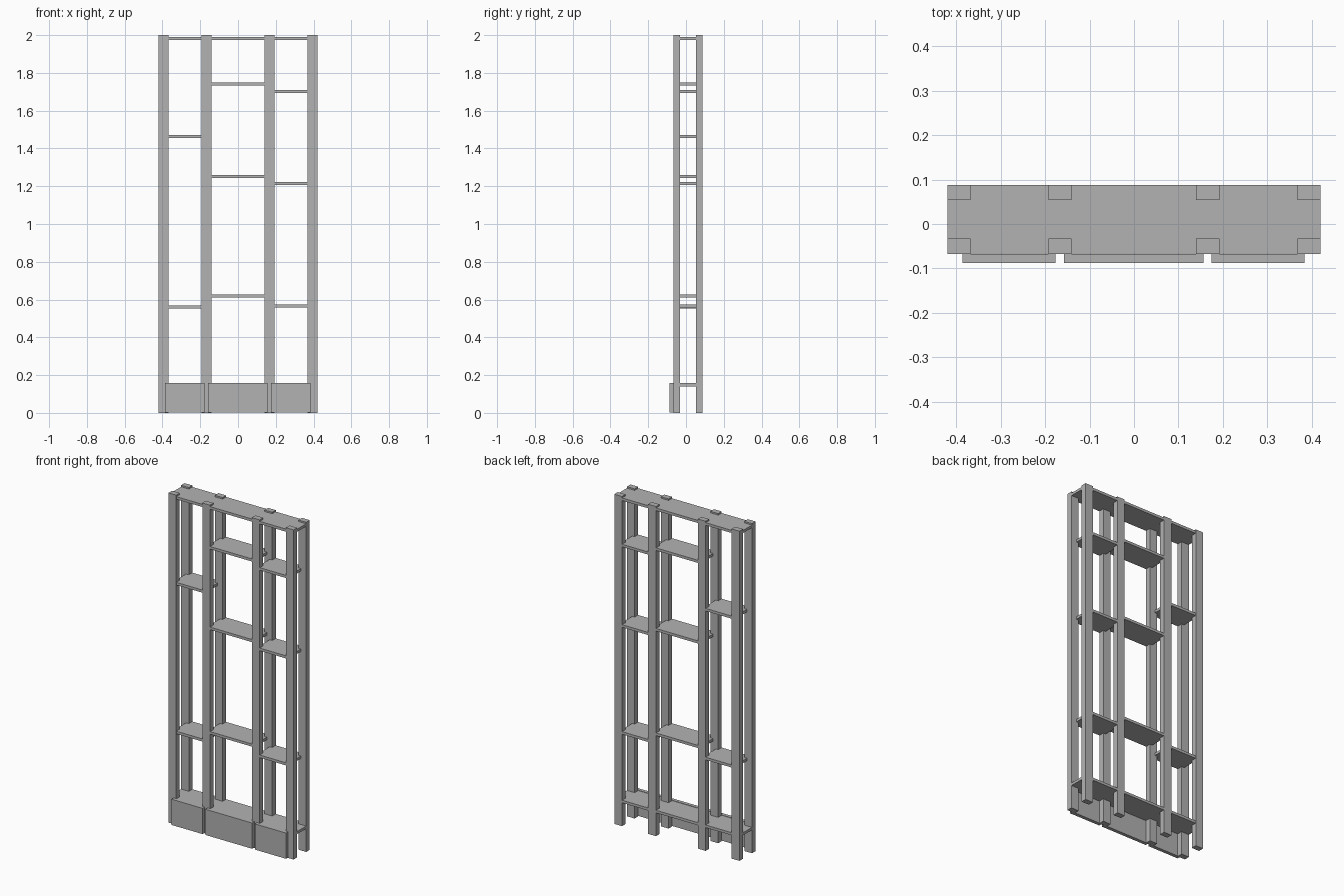
import bpy

cube = bpy.data.objects.get("Cube")
if cube:
    bpy.data.objects.remove(cube, do_unlink=True)

grey = bpy.data.materials.new("plain grey")
grey.use_nodes = True
grey.diffuse_color = (0.448, 0.448, 0.448, 1)
grey.node_tree.nodes["Principled BSDF"].inputs["Base Color"].default_value = grey.diffuse_color


def box(name, x, y, z):
    """Flat-sided block spanning the given (low, high) ranges."""
    bpy.ops.mesh.primitive_cube_add(size=1, location=[sum(r) / 2 for r in (x, y, z)])
    obj = bpy.context.object
    obj.name = name
    obj.scale = [r[1] - r[0] for r in (x, y, z)]
    bpy.ops.object.transform_apply(location=False, rotation=False, scale=True)
    obj.data.materials.append(grey)
    return obj


FRONT, BACK = -0.067, 0.088
POST_W, POST_D = 0.052, 0.034
SIDE = 0.42
THICK = 0.016
INSET = 0.0006  # keeps boards just behind the post faces
depth = (FRONT + INSET, BACK - INSET)

# Front and back rows of upright posts
for row, y in (("front", FRONT), ("back", BACK - POST_D)):
    for i, x in enumerate((-0.394, -0.167, 0.166, 0.394)):
        box(f"{row}_post_{i + 1}", (x - POST_W / 2, x + POST_W / 2), (y, y + POST_D), (0, 2))

# Full-width boards
for name, top in (("top_board", 1.991), ("base_board", 0.157)):
    box(name, (-SIDE + INSET, SIDE - INSET), depth, (top - THICK, top))

# Each bay has staggered shelves and a plinth panel of the same width
bays = {
    "right": ((-0.386, -0.177), (0.568, 1.471)),
    "middle": ((-0.158, 0.156), (0.626, 1.26, 1.749)),
    "left": ((0.175, 0.384), (0.573, 1.222, 1.71)),
}
for bay, (x, tops) in bays.items():
    for i, top in enumerate(tops):
        box(f"{bay}_shelf_{i + 1}", x, depth, (top - THICK, top))
    box(f"{bay}_plinth_panel", x, (-BACK, FRONT), (0.003, 0.159))
